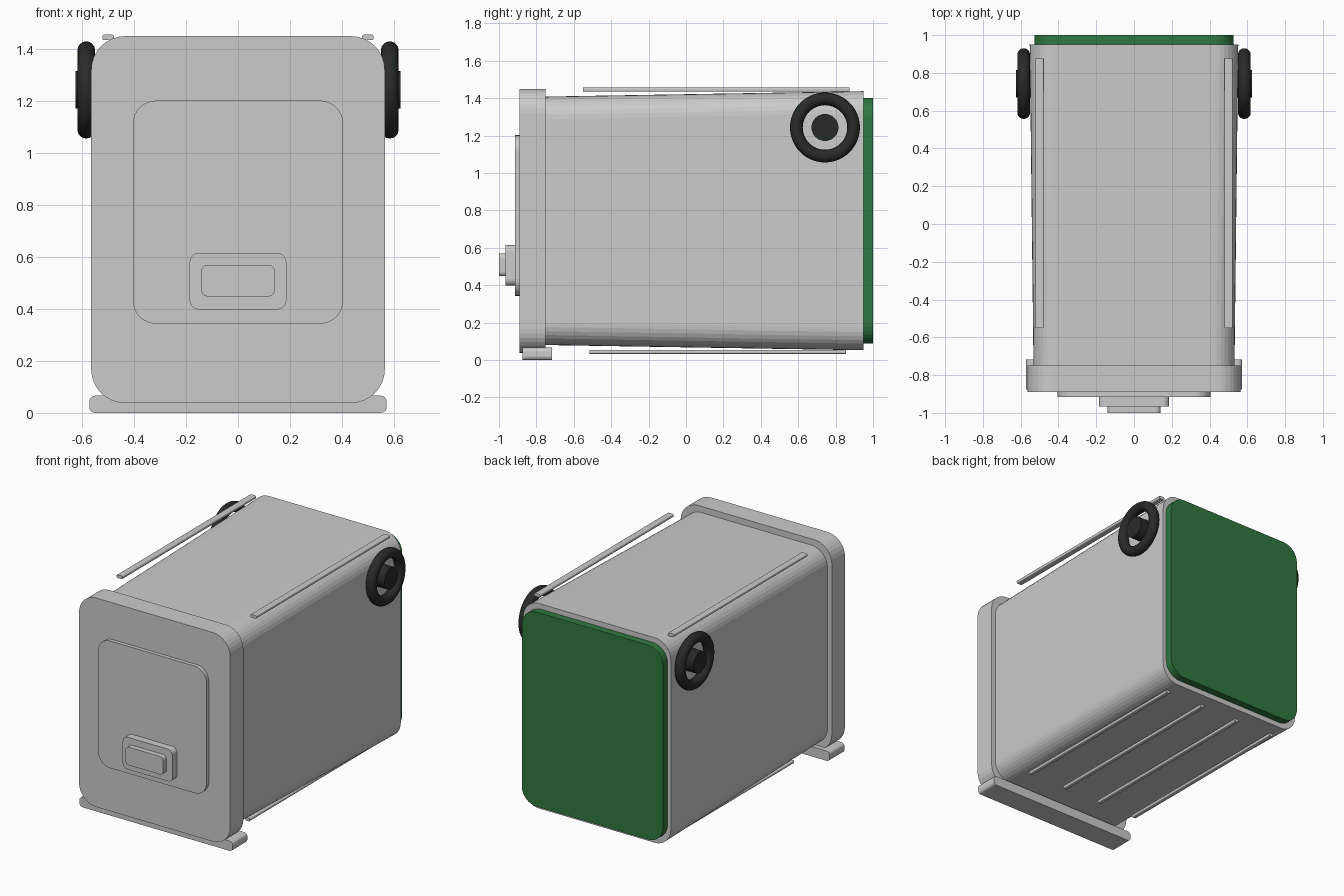
import bpy, bmesh, math

if "Cube" in bpy.data.objects:
    bpy.data.objects.remove(bpy.data.objects["Cube"])

green = bpy.data.materials.new("green")
green.diffuse_color = (0.03, 0.19, 0.05, 1)
green.use_nodes = True
green.node_tree.nodes["Principled BSDF"].inputs["Base Color"].default_value = green.diffuse_color
black = bpy.data.materials.new("black")
black.diffuse_color = (0.02, 0.025, 0.02, 1)
black.use_nodes = True
black.node_tree.nodes["Principled BSDF"].inputs["Base Color"].default_value = black.diffuse_color


def ring(bm, y, cx, half, z0, z1, r, seg):
    """Rounded rectangle in the XZ plane."""
    verts = []
    corners = [(1, 1), (-1, 1), (-1, -1), (1, -1)]
    for i, (sx, sz) in enumerate(corners):
        x = cx + sx * (half - r)
        z = z1 - r if sz > 0 else z0 + r
        for k in range(seg + 1):
            a = math.pi / 2 * (i + k / seg)
            verts.append(bm.verts.new((x + r * math.cos(a), y, z + r * math.sin(a))))
    return verts


def loft(name, sections, mat=None, seg=8, cx=0):
    """Solid through sections of (y, half width, z0, z1, corner radius)."""
    bm = bmesh.new()
    rings = [ring(bm, y, cx, h, z0, z1, r, seg) for y, h, z0, z1, r in sections]
    n = len(rings[0])
    for a, b in zip(rings, rings[1:]):
        for i in range(n):
            j = (i + 1) % n
            bm.faces.new((a[i], a[j], b[j], b[i]))
    bm.faces.new(rings[0])
    bm.faces.new(rings[-1][::-1])
    bmesh.ops.recalc_face_normals(bm, faces=bm.faces)
    me = bpy.data.meshes.new(name)
    bm.to_mesh(me)
    bm.free()
    ob = bpy.data.objects.new(name, me)
    bpy.context.collection.objects.link(ob)
    if mat:
        me.materials.append(mat)
    return ob


def prism(name, y0, y1, half, z0, z1, r, **kw):
    return loft(name, [(y0, half, z0, z1, r), (y1, half, z0, z1, r)], **kw)


# Tapered bin body lying on its side, with green inner block showing at the back
loft("body", [(-0.76, 0.532, 0.08, 1.408, 0.12), (0.95, 0.552, 0.052, 1.437, 0.12)])
prism("green_base", -0.74, 1.0, 0.527, 0.088, 1.402, 0.11, mat=green)

# Lid with raised panel and stepped latch
prism("lid", -0.89, -0.75, 0.565, 0.038, 1.45, 0.13)
prism("lid_panel", -0.915, -0.88, 0.405, 0.343, 1.202, 0.09)
prism("latch_plate", -0.965, -0.91, 0.186, 0.398, 0.615, 0.035, seg=5)
prism("latch_button", -1.0, -0.96, 0.141, 0.448, 0.57, 0.025, seg=5)

# Handle bar under the lid
prism("handle_bar", -0.875, -0.717, 0.572, 0.0, 0.066, 0.022, seg=4)

# Rails on top and ribs underneath
for x in (-0.5, 0.5):
    prism("top_rail", -0.55, 0.875, 0.022, 1.435, 1.456, 0.007, seg=3, cx=x)
for i in range(4):
    prism("bottom_rib", -0.515, 0.855, 0.016, 0.033, 0.053, 0.007, seg=3, cx=-0.432 + 0.288 * i)

# Wheels: open tyre ring around a hub on each side
for s in (-1, 1):
    bpy.ops.mesh.primitive_torus_add(major_radius=0.153, minor_radius=0.034,
                                     major_segments=48, minor_segments=16,
                                     location=(s * 0.584, 0.743, 1.243),
                                     rotation=(0, math.pi / 2, 0))
    tyre = bpy.context.object
    tyre.name = "tyre"
    tyre.data.materials.append(black)
    bpy.ops.object.shade_smooth()
    bpy.ops.mesh.primitive_cylinder_add(vertices=32, radius=0.072, depth=0.09,
                                        location=(s * 0.58, 0.743, 1.243),
                                        rotation=(0, math.pi / 2, 0))
    hub = bpy.context.object
    hub.name = "wheel_hub"
    hub.data.materials.append(black)
    bpy.ops.object.shade_smooth_by_angle()
